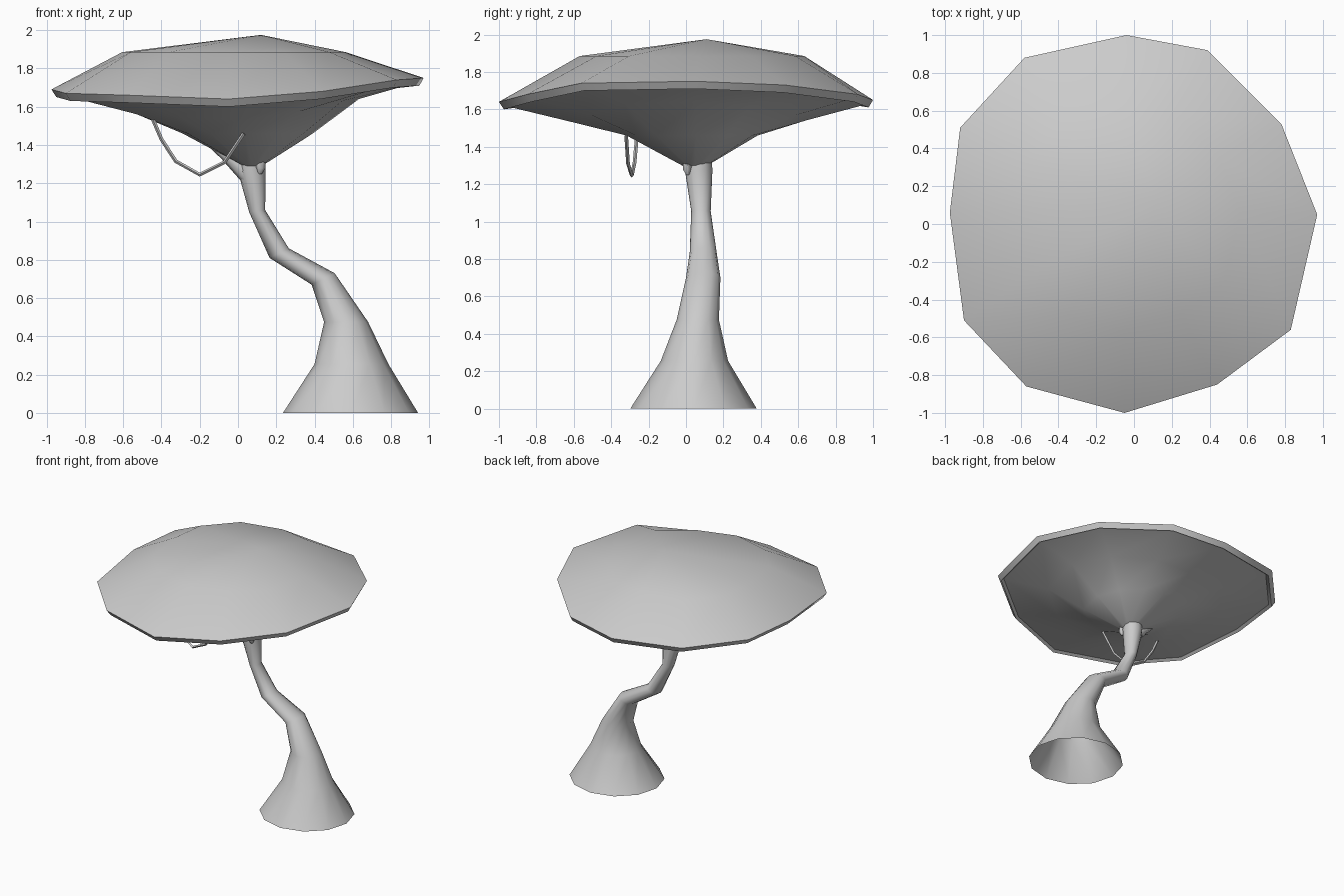
import bpy
import bmesh
import math
from mathutils import Vector

cube = bpy.data.objects.get("Cube")
if cube:
    bpy.data.objects.remove(cube, do_unlink=True)

grey = bpy.data.materials.new("plain grey")
grey.use_nodes = True
grey.diffuse_color = (0.6, 0.6, 0.6, 1)
grey.node_tree.nodes["Principled BSDF"].inputs["Base Color"].default_value = (0.6, 0.6, 0.6, 1)


def finish(obj, angle):
    """Give the part its colour and its smoothing."""
    obj.data.materials.append(grey)
    bpy.ops.object.select_all(action="DESELECT")
    obj.select_set(True)
    bpy.context.view_layer.objects.active = obj
    bpy.ops.object.shade_smooth_by_angle(angle=math.radians(angle))


def loft(name, rings, angle, start=None, end=None):
    """Skin a stack of rings, closing either end to a point if one is given."""
    bm = bmesh.new()
    rows = [[bm.verts.new(p) for p in ring] for ring in rings]
    n = len(rows[0])
    for a, b in zip(rows, rows[1:]):
        for i in range(n):
            j = (i + 1) % n
            bm.faces.new((a[i], a[j], b[j], b[i]))
    for row, tip in ((rows[0], start), (rows[-1], end)):
        if tip:
            v = bm.verts.new(tip)
            for i in range(n):
                j = (i + 1) % n
                pair = (row[j], row[i]) if row is rows[0] else (row[i], row[j])
                bm.faces.new((*pair, v))
    mesh = bpy.data.meshes.new(name)
    bm.to_mesh(mesh)
    bm.free()
    obj = bpy.data.objects.new(name, mesh)
    bpy.context.collection.objects.link(obj)
    finish(obj, angle)


def tube(name, points, radii, sides):
    """Round tube along a path, with a radius at each point."""
    curve = bpy.data.curves.new(name, "CURVE")
    curve.dimensions = "3D"
    curve.bevel_depth = 1
    curve.bevel_resolution = (sides - 4) // 2
    curve.use_fill_caps = True
    line = curve.splines.new("POLY")
    line.points.add(len(points) - 1)
    for p, co, r in zip(line.points, points, radii):
        p.co = (*co, 1)
        p.radius = r
    obj = bpy.data.objects.new(name, curve)
    bpy.context.collection.objects.link(obj)
    bpy.ops.object.select_all(action="DESELECT")
    obj.select_set(True)
    bpy.context.view_layer.objects.active = obj
    bpy.ops.object.convert(target="MESH")
    finish(bpy.context.view_layer.objects.active, 60)


# Canopy: uneven rim, anticlockwise from the left side
rim = [Vector(p) for p in (
    (0.97, 0.05, 1.75), (0.78, 0.53, 1.73), (0.39, 0.92, 1.68), (-0.04, 1.0, 1.65),
    (-0.58, 0.88, 1.67), (-0.92, 0.51, 1.69), (-0.975, 0.06, 1.69), (-0.90, -0.51, 1.67),
    (-0.57, -0.86, 1.66), (-0.05, -1.0, 1.64), (0.44, -0.85, 1.68), (0.83, -0.56, 1.74))]


def inset(centre, scale, drop=0.0, level=None):
    c = Vector(centre)
    ring = []
    for p in rim:
        q = c + (p.xy - c) * scale
        ring.append((q.x, q.y, p.z - drop if level is None else level))
    return ring


under, over = (0.08, 0.05), (-0.05, 0.08)
loft("canopy", [
    inset(under, 0.05, level=1.29),
    inset(under, 0.35, level=1.46),
    inset(under, 0.62, drop=0.11),
    inset(under, 0.955, drop=0.025),
    inset(under, 0.975, drop=0.04),
    rim,
    inset(over, 0.60, level=1.885),
], 40, start=(0.08, 0.05, 1.28), end=(0.12, 0.11, 1.975))

# Trunk: centre x, centre y, height, half width, half depth, tilt
stations = [
    (0.588, 0.04, 0.0, 0.353, 0.338, 0),
    (0.593, 0.045, 0.255, 0.193, 0.18, 0),
    (0.565, 0.063, 0.475, 0.115, 0.113, 0),
    (0.445, 0.092, 0.70, 0.06, 0.092, 0.03),
    (0.215, 0.092, 0.835, 0.05, 0.072, 0.025),
    (0.10, 0.08, 1.055, 0.042, 0.052, 0.005),
    (0.072, 0.068, 1.27, 0.072, 0.073, 0.01),
    (0.07, 0.068, 1.36, 0.07, 0.07, 0)]
steps = [2 * math.pi * i / 12 for i in range(12)]
loft("trunk", [[(x + w * math.cos(a), y + d * math.sin(a), z + t * math.cos(a)) for a in steps]
               for x, y, z, w, d, t in stations], 60)

# Short branches meeting the canopy
tube("side_branch", [(0.05, 0.06, 1.24), (-0.06, 0.05, 1.35), (-0.2, 0.04, 1.46)],
     [0.045, 0.035, 0.015], 8)
tube("branch_stub", [(0.118, 0.01, 1.32), (0.118, 0.005, 1.28), (0.115, 0.01, 1.25)],
     [0.028, 0.025, 0.01], 6)

# Hanging vine
tube("vine", [(-0.46, -0.26, 1.57), (-0.40, -0.265, 1.43), (-0.325, -0.275, 1.315),
              (-0.20, -0.29, 1.245), (-0.07, -0.31, 1.31), (0.03, -0.32, 1.46)],
     [0.01] * 6, 4)
